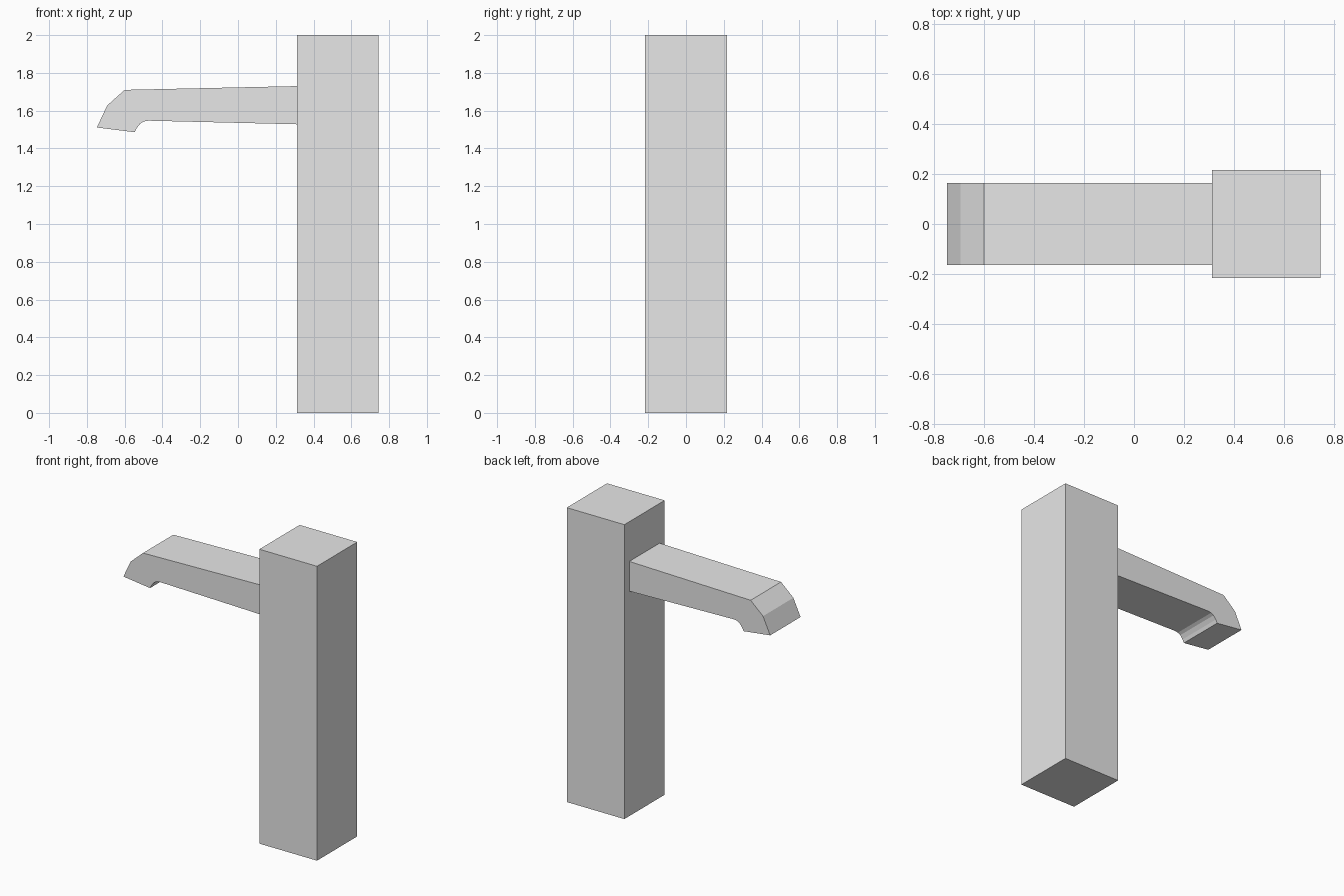
import bpy
import bmesh

cube = bpy.data.objects.get("Cube")
if cube:
    bpy.data.objects.remove(cube, do_unlink=True)

# Single plain grey finish
GREY = (0.8, 0.8, 0.8, 1.0)
grey = bpy.data.materials.new("plain grey")
grey.use_nodes = True
grey.diffuse_color = GREY
grey.node_tree.nodes["Principled BSDF"].inputs["Base Color"].default_value = GREY


def extrude_profile(name, profile, half_width):
    """Extrude an x-z outline symmetrically along y."""
    bm = bmesh.new()
    face = bm.faces.new([bm.verts.new((x, -half_width, z)) for x, z in profile])
    result = bmesh.ops.extrude_face_region(bm, geom=[face])
    moved = [g for g in result["geom"] if isinstance(g, bmesh.types.BMVert)]
    bmesh.ops.translate(bm, verts=moved, vec=(0, 2 * half_width, 0))
    bmesh.ops.recalc_face_normals(bm, faces=bm.faces)
    mesh = bpy.data.meshes.new(name)
    bm.to_mesh(mesh)
    bm.free()
    mesh.materials.append(grey)
    obj = bpy.data.objects.new(name, mesh)
    bpy.context.collection.objects.link(obj)
    return obj


# Square upright column
extrude_profile("column", [(0.312, 0), (0.745, 0), (0.745, 2), (0.312, 2)], 0.216)

# Spout with a chamfered nose and a curved step up to its underside
extrude_profile("spout", [
    (0.312, 1.73), (-0.6, 1.71), (-0.693, 1.627), (-0.747, 1.511),
    (-0.547, 1.486), (-0.536, 1.508), (-0.517, 1.532), (-0.497, 1.543),
    (-0.475, 1.547), (0.312, 1.528),
], 0.163)
